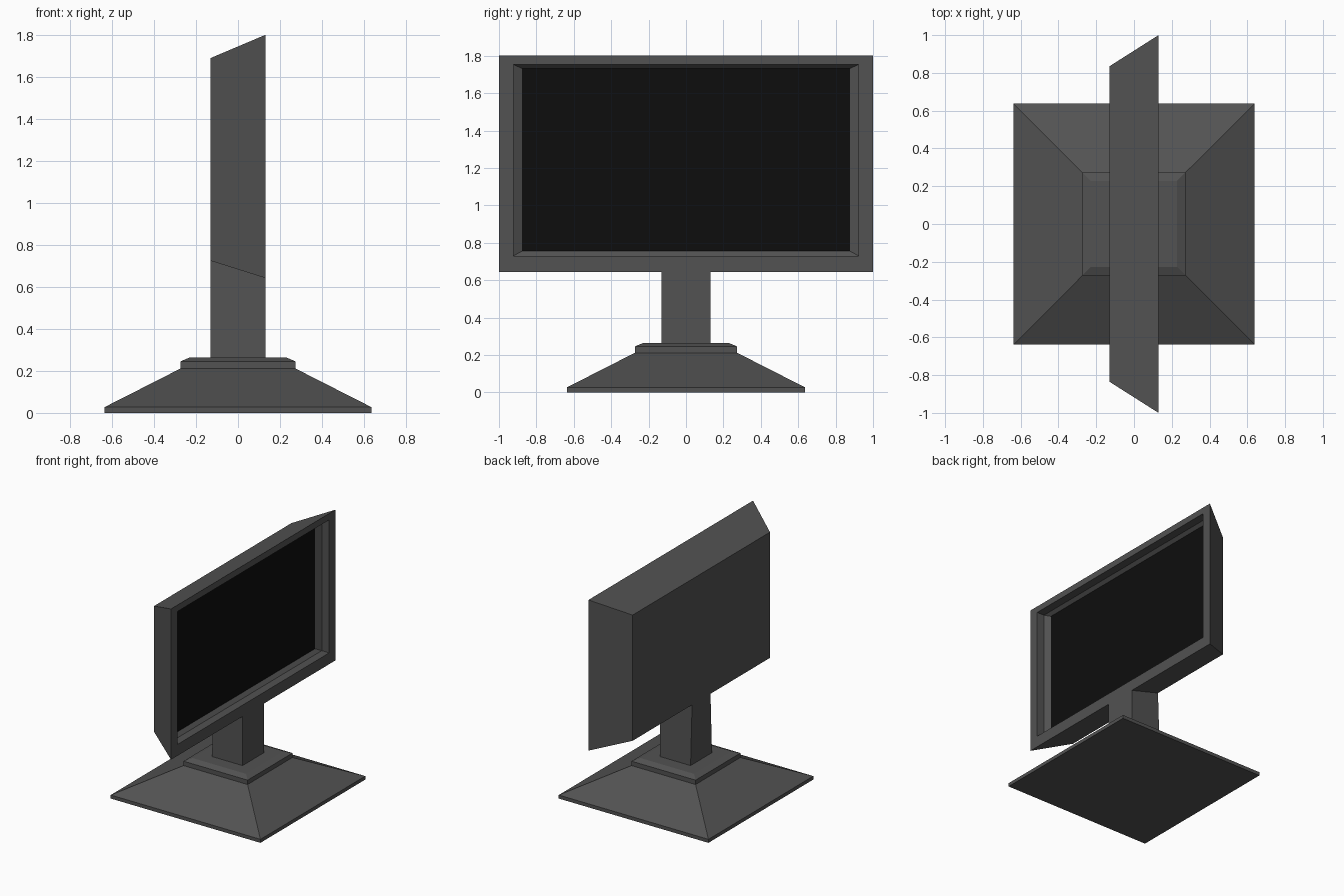
import bpy, bmesh

if "Cube" in bpy.data.objects:
    bpy.data.objects.remove(bpy.data.objects["Cube"])


def material(name, v):
    m = bpy.data.materials.new(name)
    m.diffuse_color = (v, v, v, 1)
    m.use_nodes = True
    m.node_tree.nodes["Principled BSDF"].inputs["Base Color"].default_value = m.diffuse_color
    return m


def loft(name, rings, mat, cap_start=True, cap_end=True):
    """Join four-cornered rings into a flat-faced skin."""
    bm = bmesh.new()
    loops = [[bm.verts.new(p) for p in ring] for ring in rings]
    for a, b in zip(loops, loops[1:]):
        for i in range(4):
            j = (i + 1) % 4
            bm.faces.new((a[i], a[j], b[j], b[i]))
    if cap_start:
        bm.faces.new(loops[0][::-1])
    if cap_end:
        bm.faces.new(loops[-1])
    me = bpy.data.meshes.new(name)
    bm.to_mesh(me)
    bm.free()
    me.materials.append(mat)
    ob = bpy.data.objects.new(name, me)
    bpy.context.collection.objects.link(ob)
    return ob


def square(h, z):
    return [(-h, -h, z), (h, -h, z), (h, h, z), (-h, h, z)]


def upright(x, hy, z0, z1):
    return [(x, -hy, z0), (x, hy, z0), (x, hy, z1), (x, -hy, z1)]


shell = material("dark_plastic", 0.085)
glass = material("black_screen", 0.004)

# Stepped square foot
loft("base", [square(h, z) for h, z in
              ((0.637, 0), (0.637, 0.027), (0.273, 0.212), (0.273, 0.246), (0.228, 0.265))], shell)

# Neck, flush with the housing and following its sloped underside
neck_top = [(-0.13, -0.112, 0.725), (0.13, -0.13, 0.643),
            (0.13, 0.13, 0.643), (-0.13, 0.112, 0.725)]
loft("neck", [square(0.13, 0.265), neck_top], shell, False, False)

# Housing: tapered back, flat bezel, then a stepped recess
screen_ring = upright(0.042, 0.876, 0.756, 1.732)
loft("housing", [upright(-0.13, 0.835, 0.725, 1.692),
                 upright(0.13, 1.0, 0.643, 1.802),
                 upright(0.13, 0.923, 0.73, 1.753),
                 upright(0.067, 0.923, 0.73, 1.753),
                 screen_ring], shell, True, False)

# Screen panel at the bottom of the recess
loft("screen", [screen_ring], glass, False, True)
